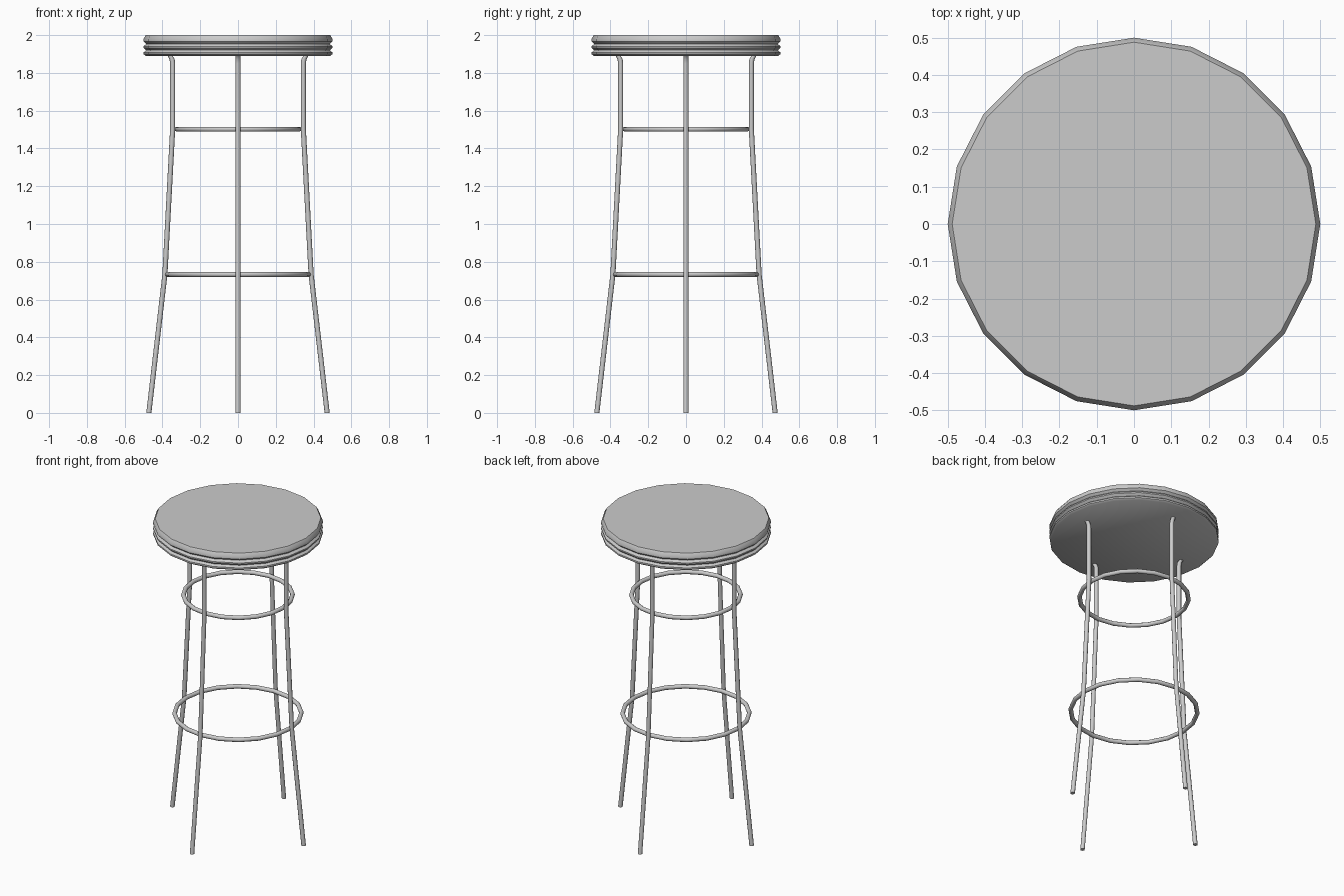
import bpy, math
from mathutils import Vector

cube = bpy.data.objects.get("Cube")
if cube:
    bpy.data.objects.remove(cube)

TUBE = 0.0135
SIDES = 20

metal = bpy.data.materials.new("grey")
metal.use_nodes = True
GREY = (0.6, 0.6, 0.6, 1)
metal.diffuse_color = GREY
metal.node_tree.nodes["Principled BSDF"].inputs["Base Color"].default_value = GREY


def add_mesh(name, verts, faces):
    mesh = bpy.data.meshes.new(name)
    mesh.from_pydata(verts, [], faces)
    mesh.materials.append(metal)
    obj = bpy.data.objects.new(name, mesh)
    bpy.context.collection.objects.link(obj)
    smooth(obj)
    return obj


def smooth(obj):
    bpy.ops.object.select_all(action="DESELECT")
    obj.select_set(True)
    bpy.context.view_layer.objects.active = obj
    bpy.ops.object.shade_smooth_by_angle(angle=math.radians(40))


def loft(name, rings):
    """Skin a list of equal rings, with flat caps at both ends."""
    n = len(rings[0])
    verts = [v for ring in rings for v in ring]
    faces = [(k * n + i, k * n + (i + 1) % n, (k + 1) * n + (i + 1) % n, (k + 1) * n + i)
             for k in range(len(rings) - 1) for i in range(n)]
    faces += [tuple(reversed(range(n))), tuple(range(len(verts) - n, len(verts)))]
    return add_mesh(name, verts, faces)


def circle(centre, radius, n):
    return [Vector(centre) + Vector((radius * math.cos(a), radius * math.sin(a), 0))
            for a in (2 * math.pi * i / n for i in range(n))]


# Round seat with two grooves in its rim
seat_profile = [(0.488, 1.89), (0.5, 1.899), (0.5, 1.909), (0.486, 1.92),
                (0.5, 1.933), (0.5, 1.941), (0.486, 1.953),
                (0.5, 1.966), (0.5, 1.98), (0.488, 2.0)]
loft("seat", [circle((0, 0, z), r, SIDES) for r, z in seat_profile])

# Four bent tube legs, splayed further below each ring
leg_path = [(0.472, 0), (0.387, 0.733), (0.346, 1.502), (0.346, 1.85),
            (0.349, 1.872), (0.358, 1.888), (0.362, 1.892)]
for i, side in enumerate(("left", "back", "right", "front")):
    leg = loft(side + "_leg", [circle((x, 0, z), TUBE, 10) for x, z in leg_path])
    leg.rotation_euler.z = i * math.pi / 2

# Two tube rings inside the legs
for name, radius, z in (("upper_ring", 0.322, 1.502), ("foot_ring", 0.374, 0.733)):
    bpy.ops.mesh.primitive_torus_add(major_radius=radius, minor_radius=TUBE,
                                     major_segments=SIDES, minor_segments=10,
                                     location=(0, 0, z))
    ring = bpy.context.object
    ring.name = name
    ring.data.materials.append(metal)
    smooth(ring)
